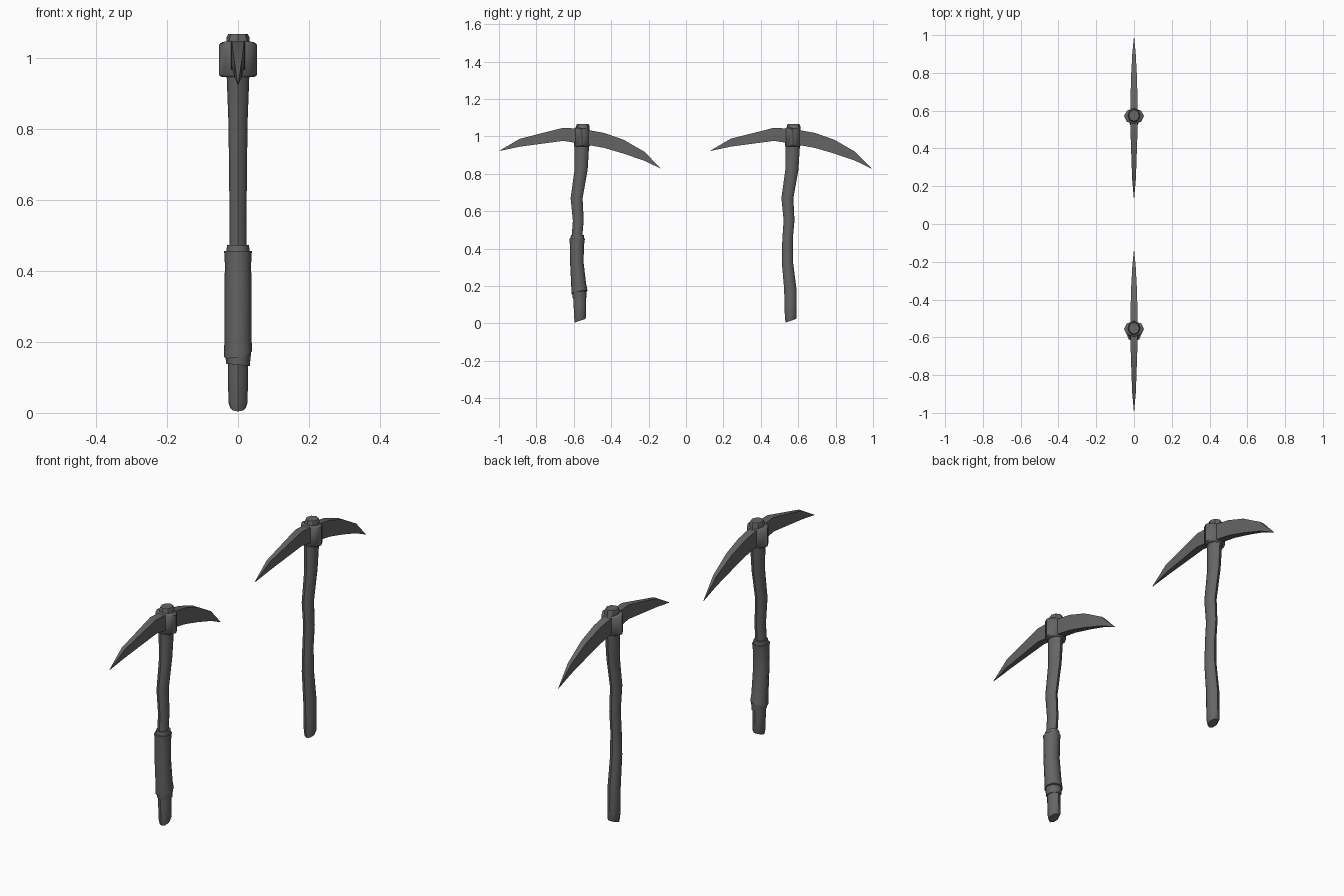
import bpy, bmesh, math
from mathutils import Vector

cube = bpy.data.objects.get("Cube")
if cube:
    bpy.data.objects.remove(cube, do_unlink=True)

# One dull grey for everything
grey = bpy.data.materials.new("dark_grey")
grey.use_nodes = True
colour = (0.13, 0.13, 0.13, 1)
grey.diffuse_color = colour
grey.node_tree.nodes["Principled BSDF"].inputs["Base Color"].default_value = colour


def loft(name, rings, place, angle):
    """Skin a list of equal rings of points, capping both ends."""
    bm = bmesh.new()
    loops = [[bm.verts.new(p) for p in ring] for ring in rings]
    for a, b in zip(loops, loops[1:]):
        for i in range(len(a)):
            j = (i + 1) % len(a)
            bm.faces.new((a[i], a[j], b[j], b[i]))
    bm.faces.new(loops[0])
    bm.faces.new(loops[-1])
    bmesh.ops.remove_doubles(bm, verts=bm.verts, dist=0.0005)
    bmesh.ops.recalc_face_normals(bm, faces=bm.faces)
    mesh = bpy.data.meshes.new(name)
    bm.to_mesh(mesh)
    bm.free()
    mesh.materials.append(grey)
    obj = bpy.data.objects.new(name, mesh)
    obj.location = place
    bpy.context.collection.objects.link(obj)
    bpy.ops.object.select_all(action='DESELECT')
    obj.select_set(True)
    bpy.context.view_layer.objects.active = obj
    bpy.ops.object.shade_smooth_by_angle(angle=math.radians(angle))
    return obj


def ring(z, y, rx, ry, tilt_y=0, tilt_x=0, sides=8):
    """Oval ring round the shaft; the tilts slope it along y and x."""
    pts = []
    for i in range(sides):
        a = math.tau * i / sides
        px, py = rx * math.sin(a), -ry * math.cos(a)
        pts.append(Vector((px, y + py, z + tilt_y * py + tilt_x * px)))
    return pts


def section(y, low, high, half):
    """Upright rectangular slice of the blade."""
    return [Vector((-half, y, low)), Vector((half, y, low)),
            Vector((half, y, high)), Vector((-half, y, high))]


# Crooked shaft: height, y offset, x radius, y radius
SHAFT = [(0.03, -0.011, 0.027, 0.031), (0.1, -0.012, 0.028, 0.033),
         (0.18, -0.013, 0.028, 0.033), (0.33, -0.029, 0.026, 0.030),
         (0.45, -0.028, 0.024, 0.028), (0.55, -0.020, 0.024, 0.029),
         (0.67, -0.029, 0.025, 0.032), (0.82, -0.005, 0.027, 0.035),
         (0.95, -0.001, 0.032, 0.039)]

# Blade: y, lower edge, upper edge, half thickness
BLADE = [(-0.44, 0.922, 0.924, 0.0005), (-0.333, 0.945, 0.987, 0.010),
         (-0.1, 0.976, 1.046, 0.018), (0, 0.96, 1.04, 0.02),
         (0.12, 0.938, 1.018, 0.018), (0.222, 0.908, 0.982, 0.015),
         (0.333, 0.870, 0.918, 0.009), (0.42, 0.828, 0.830, 0.0005)]


def pickaxe(prefix, y, wrapped):
    place = (0, y, 0)
    foot = ring(0.014, -0.011, 0.022, 0.028, 0.35)
    loft(prefix + "_shaft", [foot] + [ring(*s) for s in SHAFT], place, 50)
    loft(prefix + "_blade", [section(*s) for s in BLADE], place, 25)
    # Metal socket and the shaft end poking through it
    loft(prefix + "_collar", [ring(0.945, 0, 0.045, 0.038),
                              ring(0.95, 0, 0.053, 0.042),
                              ring(1.037, 0, 0.053, 0.042, -0.1),
                              ring(1.043, 0, 0.045, 0.036, -0.1)], place, 50)
    loft(prefix + "_shaft_end", [ring(1.0, 0.004, 0.033, 0.036),
                                 ring(1.054, 0.004, 0.033, 0.036),
                                 ring(1.066, 0.004, 0.028, 0.031)], place, 40)
    if wrapped:
        # Grip binding with a ragged lower edge, and its two end bands
        loft(prefix + "_grip", [ring(0.165, -0.013, 0.040, 0.043, 0.2, 0.2),
                                ring(0.21, -0.018, 0.038, 0.040),
                                ring(0.33, -0.028, 0.038, 0.036),
                                ring(0.42, -0.027, 0.037, 0.038),
                                ring(0.455, -0.026, 0.039, 0.042)], place, 50)
        loft(prefix + "_upper_band", [ring(0.45, -0.025, 0.033, 0.037),
                                      ring(0.473, -0.024, 0.031, 0.035)], place, 50)
        loft(prefix + "_lower_band", [ring(0.135, -0.013, 0.033, 0.037, 0, -0.1),
                                      ring(0.17, -0.014, 0.037, 0.039)], place, 50)


pickaxe("wrapped_pick", -0.556, True)
pickaxe("plain_pick", 0.571, False)
